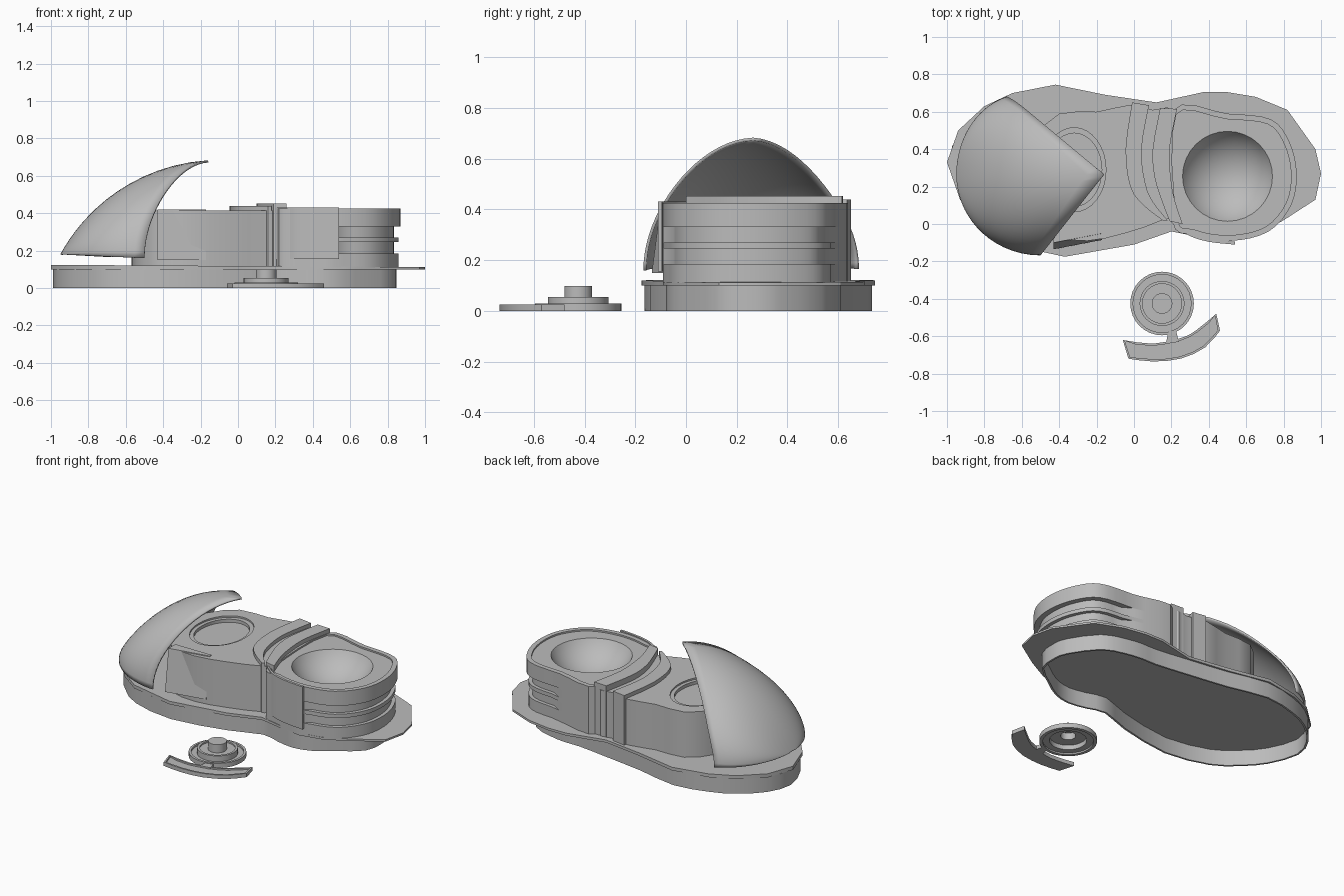
import bpy, bmesh
from math import sin, cos, pi, radians, sqrt
from mathutils import Vector

if "Cube" in bpy.data.objects:
    bpy.data.objects.remove(bpy.data.objects["Cube"])

grey = bpy.data.materials.new("plain_grey")
grey.use_nodes = True
grey.diffuse_color = (0.5, 0.5, 0.5, 1)
grey.node_tree.nodes["Principled BSDF"].inputs["Base Color"].default_value = grey.diffuse_color


def finish(name, bm):
    bmesh.ops.recalc_face_normals(bm, faces=bm.faces)
    mesh = bpy.data.meshes.new(name)
    bm.to_mesh(mesh)
    bm.free()
    obj = bpy.data.objects.new(name, mesh)
    bpy.context.collection.objects.link(obj)
    mesh.materials.append(grey)
    smooth(obj)
    return obj


def smooth(obj):
    bpy.ops.object.select_all(action="DESELECT")
    obj.select_set(True)
    bpy.context.view_layer.objects.active = obj
    bpy.ops.object.shade_smooth_by_angle(angle=radians(32))


def loft(name, rings, capped=True):
    """Join equal-length rings of 3D points; cap the ends or close into a tube."""
    bm = bmesh.new()
    loops = [[bm.verts.new(p) for p in ring] for ring in rings]
    pairs = list(zip(loops, loops[1:])) + ([] if capped else [(loops[-1], loops[0])])
    for low, high in pairs:
        for i in range(len(low)):
            bm.faces.new((low[i - 1], low[i], high[i], high[i - 1]))
    if capped:
        bm.faces.new(loops[0])
        bm.faces.new(loops[-1])
    return finish(name, bm)


def at(points, z):
    return [(x, y, z) for x, y in points]


def prism(name, points, z0, z1):
    return loft(name, [at(points, z0), at(points, z1)])


def round_path(points, steps=2, closed=True):
    """Smooth a path through its points."""
    p = [Vector(q) for q in points]
    n = len(p)
    pick = (lambda i: p[i % n]) if closed else (lambda i: p[max(0, min(n - 1, i))])
    out = []
    for i in range(n if closed else n - 1):
        a, b, c, d = (pick(i + k) for k in (-1, 0, 1, 2))
        for s in range(steps):
            t = s / steps
            out.append(b + (c - a) * t / 2 + (a * 2 - b * 5 + c * 4 - d) * t * t / 2
                       + (b * 3 - a - c * 3 + d) * t ** 3 / 2)
    return [tuple(v) for v in (out if closed else out + [p[-1]])]


def inset(points, amount):
    """Move a counter-clockwise outline inwards."""
    out = []
    for i, q in enumerate(points):
        d = Vector(points[(i + 1) % len(points)]) - Vector(points[i - 1])
        d.normalize()
        out.append((q[0] - d.y * amount, q[1] + d.x * amount))
    return out


def oval(x, y, rx, ry, n=32):
    return [(x + rx * cos(2 * pi * i / n), y + ry * sin(2 * pi * i / n)) for i in range(n)]


def cut(obj, cutter):
    mod = obj.modifiers.new("cut", "BOOLEAN")
    mod.object = cutter
    mod.solver = "EXACT"
    graph = bpy.context.evaluated_depsgraph_get()
    mesh = bpy.data.meshes.new_from_object(obj.evaluated_get(graph))
    obj.modifiers.clear()
    obj.data = mesh
    bpy.data.objects.remove(cutter)
    smooth(obj)


# Sole plate and the hollow skirt beneath it
sole = [(-1, .33), (-.93, .13), (-.82, 0), (-.67, -.11), (-.37, -.175), (0, -.11),
        (.2, -.04), (.35, -.07), (.5, -.09), (.65, -.06), (.8, .02), (.97, .13), (1, .27),
        (.97, .4), (.82, .61), (.65, .68), (.5, .705), (.37, .705), (.12, .65), (-.15, .69),
        (-.42, .745), (-.65, .7), (-.8, .63), (-.94, .5)]
loft("sole_plate", [at(sole, .1), [(x, y, .118 - .006 * x) for x, y in sole]])
skirt = []
for x, y in inset(sole, .012):
    back = y > .27 and x > .2
    skirt.append((.2 + (x - .2) * .82 if x > .2 else x, .27 + (y - .27) * .8 if back else y))
skirt = round_path(skirt)
inner = inset(skirt, .012)
loft("sole_skirt", [at(skirt, 0), at(skirt, .1), at(inner, .1), at(inner, 0)], False)

# Front half of the body, with a stepped oval recess
toe = round_path([(-.57, .25), (-.54, .06), (-.43, -.06), (-.25, -.09), (-.05, -.05), (.15, .02),
                  (.24, .1), (.24, .58), (.1, .61), (-.03, .635), (-.2, .6), (-.4, .59),
                  (-.53, .45)])
toe_body = prism("toe_body", toe, .11, .415)
for size, floor in ((1, .405), (.87, .385)):
    cut(toe_body, prism("recess_cutter", oval(-.32, .29, .17 * size, .225 * size), floor, .5))

# Heel block: side grooves, sunken top and a round bowl
heel = round_path([(.2, .03), (.32, -.06), (.52, -.09), (.72, -.04), (.84, .1), (.87, .27),
                   (.83, .44), (.73, .56), (.5, .59), (.2, .6)], 4)


def grooved(depth):
    return [q if q[0] < .54 else moved for q, moved in zip(heel, inset(heel, depth))]


levels = [(.012, .11), (.012, .185), (.035, .185), (.035, .245), (.012, .245), (.012, .27),
          (.035, .27), (.035, .33), (0, .33), (0, .425)]
lip = inset(heel, .03)
heel_body = loft("heel_body", [at(grooved(d), z) for d, z in levels]
                 + [at(lip, .425), at(lip, .415)])
bm = bmesh.new()
bmesh.ops.create_uvsphere(bm, u_segments=32, v_segments=32, radius=.276)
bmesh.ops.translate(bm, verts=bm.verts, vec=(.5, .255, .55))
cut(heel_body, finish("bowl_cutter", bm))

# Two curved straps over the waist
edges = [[(-.01, .65), (-.045, .4), (-.02, .2), (.05, .1), (.16, .015)],
         [(.08, .635), (.04, .4), (.06, .22), (.1, .12), (.18, .02)],
         [(.14, .62), (.1, .4), (.11, .25), (.15, .12), (.19, .015)],
         [(.23, .615), (.19, .4), (.2, .22), (.22, .12), (.26, 0)]]
edges = [round_path(e, 3, False) for e in edges]
prism("front_strap", edges[0] + edges[1][::-1], .11, .44)
prism("rear_strap", edges[2] + edges[3][::-1], .11, .452)

# Curved panel beside the heel, and a leaning panel beside the toe
side = round_path([(.2, .01), (.29, -.06), (.4, -.095), (.54, -.11)], 3, False)
prism("heel_side_panel", side + [(x, y + .015) for x, y in side[::-1]], .155, .432)
lean = [[(-.43, y), (-.17, y + .05), (-.17, -.03), (-.43, -.03)] for y in (-.135, -.1)]
loft("toe_side_panel", [at(lean[0], .15), at(lean[1], .42)])

# Open toe cap: arched ribs running back from the nose to a pointed rim
bm = bmesh.new()
rows, ribs = 16, 40
nose = -.949
grid = []
for i in range(ribs + 1):
    a = pi * i / ribs
    tip, centre, reach = (.34, -.5, .45) if a < pi / 2 else (.52, -.58, .37)
    rim = -.16 - tip * abs(cos(a))
    column = []
    for j in range(rows + 1):
        x = nose + (rim - nose) * (j / rows) ** 2
        ahead = max(0, centre - x) / reach
        width = .433 * sqrt(1 - ahead ** 2)
        foot = .16 + .02 * ahead
        top = sqrt(.937 - (x + .1) ** 2) - .283
        column.append(bm.verts.new((x, .265 - width * cos(a), foot + (top - foot) * sin(a))))
    grid.append(column)
for left, right in zip(grid, grid[1:]):
    for j in range(rows):
        bm.faces.new((left[j], right[j], right[j + 1], left[j + 1]))
cap = finish("toe_cap", bm)
shell = cap.modifiers.new("thickness", "SOLIDIFY")
shell.thickness = .012

# Separate stepped disc, hollow underneath, with a rimmed curved handle
profile = [(.045, .085), (.045, .04), (.11, .04), (.11, .01), (.15, .01), (.15, 0),
           (.17, 0), (.17, .03), (.155, .03), (.155, .018), (.12, .018), (.12, .055),
           (.105, .055), (.105, .045), (.055, .045), (.055, .098)]
loft("stepped_disc", [at(oval(.15, -.425, r, r), z) for r, z in profile])
outer = round_path([(-.03, -.72), (.1, -.735), (.25, -.72), (.38, -.66), (.46, -.57)], 2, False)
inside = round_path([(.44, -.48), (.33, -.57), (.25, -.61), (.1, -.64), (-.06, -.62)], 2, False)
handle = outer + inside
tray = inset(handle, .012)
loft("curved_handle", [at(handle, 0), at(handle, .025), at(tray, .025), at(tray, .015)])
prism("handle_neck", [(.17, -.64), (.24, -.63), (.225, -.57), (.185, -.57)], 0, .025)
